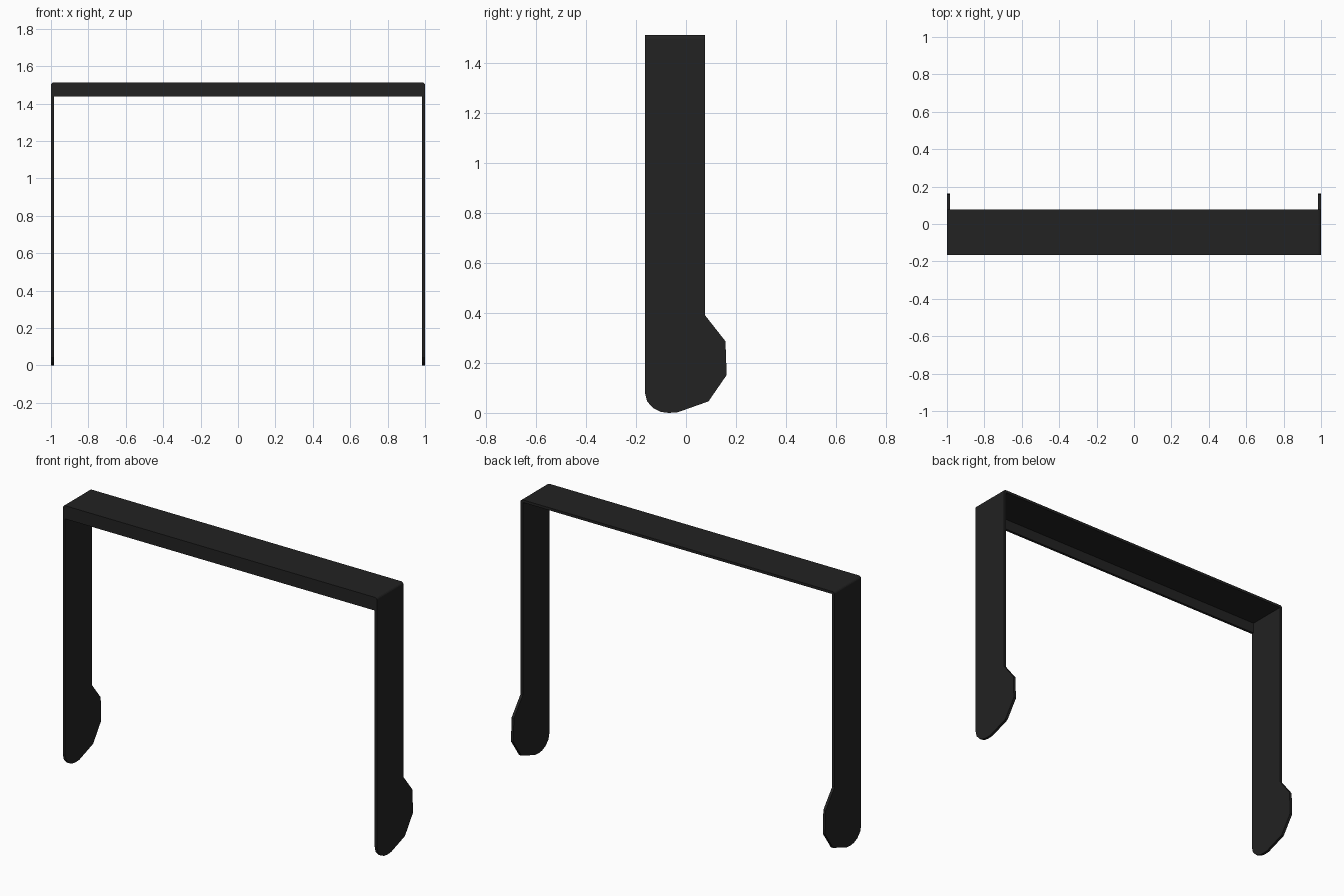
import bpy
import bmesh
from math import cos, sin, pi
from mathutils import Vector

if "Cube" in bpy.data.objects:
    bpy.data.objects.remove(bpy.data.objects["Cube"], do_unlink=True)

T = 0.015                      # sheet thickness
FRONT, BACK = -0.165, 0.077    # depth of the folded sheet
TOP, HALF = 1.513, 1.0

black = bpy.data.materials.new("matte_black")
black.use_nodes = True
color = (0.016, 0.016, 0.016, 1)
black.diffuse_color = color
black.node_tree.nodes["Principled BSDF"].inputs["Base Color"].default_value = color


def extrude_profile(name, points, offset):
    """Fill a closed outline and extrude it along the offset."""
    bm = bmesh.new()
    face = bm.faces.new([bm.verts.new(p) for p in points])
    result = bmesh.ops.extrude_face_region(bm, geom=[face], use_keep_orig=True)
    verts = [v for v in result["geom"] if isinstance(v, bmesh.types.BMVert)]
    bmesh.ops.translate(bm, verts=verts, vec=Vector(offset))
    bmesh.ops.recalc_face_normals(bm, faces=bm.faces)
    mesh = bpy.data.meshes.new(name)
    bm.to_mesh(mesh)
    bm.free()
    mesh.materials.append(black)
    obj = bpy.data.objects.new(name, mesh)
    bpy.context.collection.objects.link(obj)
    return obj


# Side legs with a hooked foot
leg = [(FRONT, TOP - T), (BACK, TOP - T), (BACK, 0.39), (0.158, 0.287),
       (0.163, 0.152), (0.09, 0.046), (-0.035, 0.002), (-0.07, 0.0),
       (-0.1, 0.004), (-0.13, 0.018), (-0.156, 0.046), (FRONT, 0.082)]
for side, name in ((1, "left_leg"), (-1, "right_leg")):
    extrude_profile(name, [(side * HALF, y, z) for y, z in leg], (-side * T, 0, 0))

# Top plate with rounded folds over the legs
arc = [(HALF - T + T * cos(a), TOP - T + T * sin(a))
       for a in (i * pi / 8 for i in range(5))]
section = arc + [(-x, z) for x, z in reversed(arc)]
extrude_profile("top_plate", [(x, FRONT, z) for x, z in section],
                (0, BACK - FRONT, 0))

# Front lip folded down between the legs
w = HALF - T
lip = [(-w, TOP - T), (w, TOP - T), (w, 1.437), (-w, 1.437)]
extrude_profile("front_lip", [(x, FRONT, z) for x, z in lip], (0, T, 0))
